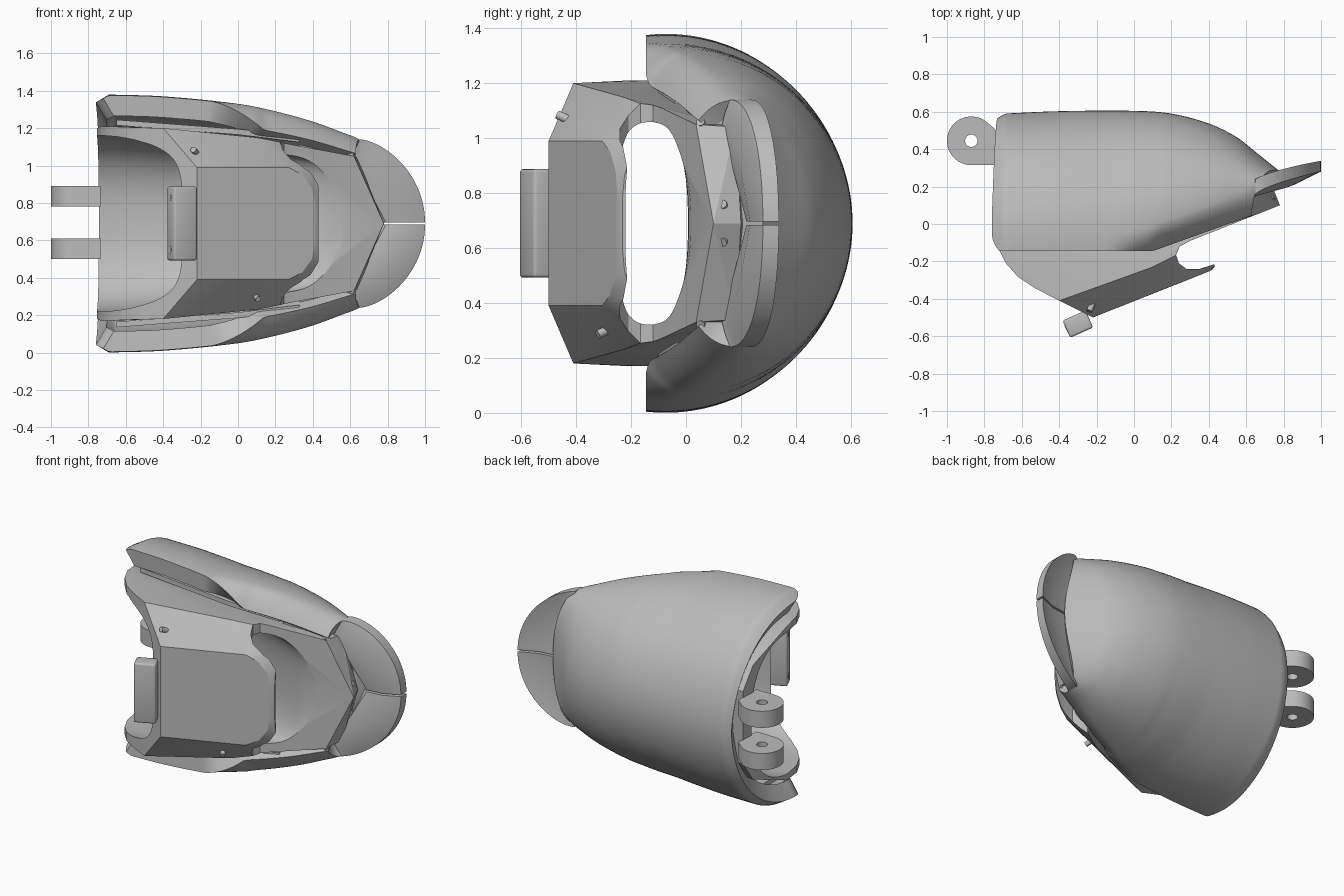
import bpy, bmesh, math
from mathutils import Vector, Matrix

if "Cube" in bpy.data.objects:
    bpy.data.objects.remove(bpy.data.objects["Cube"])

MID = 0.69  # mirror plane height

grey = bpy.data.materials.new("plain grey")
grey.use_nodes = True
grey.diffuse_color = (0.5, 0.5, 0.5, 1)
grey.node_tree.nodes["Principled BSDF"].inputs["Base Color"].default_value = (0.5, 0.5, 0.5, 1)


def finish(bm, name, smooth=0):
    bmesh.ops.recalc_face_normals(bm, faces=bm.faces[:])
    mesh = bpy.data.meshes.new(name)
    bm.to_mesh(mesh)
    bm.free()
    mesh.materials.append(grey)
    ob = bpy.data.objects.new(name, mesh)
    bpy.context.scene.collection.objects.link(ob)
    if smooth:
        shade(ob, smooth)
    return ob


def shade(ob, angle):
    bpy.ops.object.select_all(action="DESELECT")
    ob.select_set(True)
    bpy.context.view_layer.objects.active = ob
    bpy.ops.object.shade_smooth_by_angle(angle=math.radians(angle))


def apply_all(ob):
    dg = bpy.context.evaluated_depsgraph_get()
    mesh = bpy.data.meshes.new_from_object(ob.evaluated_get(dg))
    ob.modifiers.clear()
    ob.data = mesh


def cut(ob, cutter):
    mod = ob.modifiers.new("cut", "BOOLEAN")
    mod.operation = "DIFFERENCE"
    mod.solver = "EXACT"
    mod.object = cutter
    apply_all(ob)
    bpy.data.objects.remove(cutter)


def grid(rows, closed=False, caps=False):
    """Skin a list of point rows."""
    bm = bmesh.new()
    vs = [[bm.verts.new(p) for p in r] for r in rows]
    n = len(rows[0])
    for a, b in zip(vs, vs[1:]):
        for j in range(n if closed else n - 1):
            k = (j + 1) % n
            bm.faces.new((a[j], a[k], b[k], b[j]))
    if caps:
        bm.faces.new(vs[0])
        bm.faces.new(vs[-1])
    return bm


def prism(points, z0, z1):
    return grid([[(x, y, z) for x, y in points] for z in (z0, z1)], True, True)


def clamp(v):
    return max(0, min(1, v))


def sample(table, x):
    """Smooth interpolation of the values in a table keyed by its first column."""
    n = len(table)
    i = max(0, min(n - 2, sum(r[0] <= x for r in table) - 1))
    a, b = table[i], table[i + 1]
    h = b[0] - a[0]
    t = (x - a[0]) / h
    out = []
    for c in range(1, len(a)):
        def slope(k):
            lo, hi = table[max(k - 1, 0)], table[min(k + 1, n - 1)]
            return (hi[c] - lo[c]) / (hi[0] - lo[0])
        out.append((2*t**3 - 3*t*t + 1) * a[c] + (t**3 - 2*t*t + t) * h * slope(i)
                   + (3*t*t - 2*t**3) * b[c] + (t**3 - t*t) * h * slope(i + 1))
    return out


# Outer shell: x, top y, half width; its lower edge curls in towards the body at the front
SHELL = [(-0.70, 0.59, 0.69), (-0.4, 0.603, 0.68), (0.0, 0.605, 0.64), (0.2, 0.59, 0.6),
         (0.4, 0.537, 0.545), (0.55, 0.464, 0.49), (0.65, 0.385, 0.45), (0.8, 0.265, 0.36)]
rows = []
for i in range(61):
    t = i / 60
    row = []
    for j in range(81):
        u = -1 + 2 * j / 80
        front = 0.63 + 0.15 * math.cos(u * math.pi / 2) ** 2
        back = -0.73 - 0.03 * min(1, 1.2 * abs(u)) + 0.04 * clamp((abs(u) - 0.92) / 0.08) ** 2
        x = back + t * (front - back)
        top, half = sample(SHELL, max(x, -0.7))
        chamfer = max(0, -0.69 - x) * 0.6
        low = -0.145 + max(0, x - 0.1) * 0.36
        curl = clamp((x + 0.14) / 0.28)
        yc = low + 0.07 + 0.07 * curl
        end = 0.1 + 0.52 * curl
        a = u * (math.pi / 2 + end)
        drop = top - yc - chamfer if math.cos(a) > 0 else (yc - low) / math.sin(end)
        row.append((x, yc + drop * math.cos(a), MID + (half - chamfer) * math.sin(a)))
    rows.append(row)
shell = finish(grid(rows), "outer_shell")
mod = shell.modifiers.new("wall", "SOLIDIFY")
mod.thickness = 0.11
mod.offset = -1
apply_all(shell)
shade(shell, 35)

# Faceted inner body: one half of its corners (x, y, half width), mirrored and hulled
CORNERS = [(-0.22, -0.5, 0.3), (-0.4, -0.41, 0.51), (-0.53, -0.343, 0.513), (-0.62, -0.283, 0.516),
           (-0.685, -0.21, 0.52), (-0.73, -0.12, 0.52), (-0.755, 0.02, 0.51), (-0.745, 0.36, 0.38),
           (-0.74, 0.46, 0.24), (0.41, -0.25, 0.1), (0.395, -0.256, 0.19), (0.345, -0.276, 0.26),
           (0.27, -0.305, 0.3), (0.1, -0.23, 0.46), (0.62, 0.035, 0.36), (0.78, 0.1, 0.0),
           (0.64, 0.18, 0.35), (0.74, 0.2, 0.0), (0.1, 0.4, 0.25)]
bm = bmesh.new()
for x, y, w in CORNERS:
    for s in (1, -1):
        bm.verts.new((x, y, MID + s * w))
bmesh.ops.remove_doubles(bm, verts=bm.verts[:], dist=0.001)
hull = bmesh.ops.convex_hull(bm, input=bm.verts[:])
loose = {g for g in hull["geom_interior"] + hull["geom_unused"] if isinstance(g, bmesh.types.BMVert)}
bmesh.ops.delete(bm, geom=list(loose), context="VERTS")
body = finish(bm, "inner_body")

# Notch under the front lip
notch = [(0.43, -0.215), (0.35, -0.24), (0.28, -0.24), (0.24, -0.21), (0.225, -0.165),
         (0.245, -0.12), (0.3, -0.09), (0.78, 0.1), (0.95, 0.1), (0.95, -0.3), (0.43, -0.3)]
cut(body, finish(prism(notch, -0.2, 1.6), "notch_cutter"))

# Tapered cavity: x, low y, high y, half width
CAVITY = [(-0.95, -0.47, 0.38, 0.475), (-0.6, -0.47, 0.37, 0.465), (-0.27, -0.455, 0.32, 0.43),
          (0.2, -0.275, 0.09, 0.375), (0.42, -0.222, 0.01, 0.34), (0.62, -0.205, 0.022, 0.28),
          (0.85, -0.2, 0.02, 0.2)]
rows = []
for i in range(37):
    x = -0.95 + 1.8 * i / 36
    lo, hi, w = sample(CAVITY, x)
    row = []
    for j in range(64):
        c, s = math.cos(j * math.tau / 64), math.sin(j * math.tau / 64)
        p = 0.8 if c > 0 else 0.42 + 0.2 * clamp((x + 0.3) * 2)
        row.append((x, (lo + hi) / 2 + (hi - lo) / 2 * math.copysign(abs(c) ** p, c),
                    MID + w * math.copysign(abs(s) ** p, s)))
    rows.append(row)
cut(body, finish(grid(rows, True, True), "cavity_cutter"))
shade(body, 22)

# Front beak, in two mirrored halves with a thin seam
for side, name in ((1, "beak_upper"), (-1, "beak_lower")):
    rows = []
    for i in range(25):
        s = i / 24
        a = s * math.pi / 2
        ox = 0.65 + 0.35 * max(0, math.cos(a)) ** 1.25
        ow = 0.006 + 0.444 * math.sin(a)
        iw = 0.006 + 0.35 * s
        section = [(0.79 - 0.18 * s, 0.22 - 0.09 * s, iw),
                   ((ox + 0.79 - 0.18 * s) / 2, 0.232 - 0.09 * s, (ow + iw) / 2),
                   (ox, 0.28 - 0.12 * s * s, ow), (ox, 0.338 - 0.1 * s * s, ow),
                   ((ox + 0.76 - 0.15 * s) / 2, 0.285 - 0.05 * s, (ow + iw) / 2),
                   (0.74 - 0.13 * s, 0.265 - 0.035 * s, iw)]
        rows.append([(x, y, MID + side * w) for x, y, w in section])
    finish(grid(rows, True, True), name, 30)

# Hinge lugs with pin holes
for z, name in ((0.555, "hinge_lug_lower"), (0.835, "hinge_lug_upper")):
    arc = [(-0.87 + 0.13 * math.cos(a), 0.445 + 0.13 * math.sin(a))
           for a in [math.pi * (0.3 + k / 28 * 1.2) for k in range(29)]]
    lug = finish(prism(arc + [(-0.735, 0.315), (-0.735, 0.5)], z - 0.055, z + 0.055), name)
    hole = [(-0.87 + 0.033 * math.cos(k * math.tau / 24), 0.445 + 0.033 * math.sin(k * math.tau / 24))
            for k in range(24)]
    cut(lug, finish(prism(hole, z - 0.2, z + 0.2), "hole_cutter"))
    shade(lug, 30)

# Clip block on the front edge
bm = bmesh.new()
bmesh.ops.create_cube(bm, size=1, matrix=Matrix.Translation((-0.3, -0.535, MID))
                      @ Matrix.Rotation(math.radians(24), 4, "Z") @ Matrix.Diagonal((0.135, 0.1, 0.395, 1)))
clip = finish(bm, "front_clip")
mod = clip.modifiers.new("bevel", "BEVEL")
mod.width = 0.012
mod.segments = 3
apply_all(clip)
shade(clip, 30)


def pin(name, place, axis, radius=0.016, length=0.05):
    bm = bmesh.new()
    turn = Vector(axis).to_track_quat("Z", "Y").to_matrix().to_4x4()
    bmesh.ops.create_cone(bm, cap_ends=True, segments=16, radius1=radius, radius2=radius,
                          depth=length, matrix=Matrix.Translation(place) @ turn)
    finish(bm, name, 40)


# Small pins and clip bolts
pin("facet_pin_upper", (-0.23, -0.445, 1.075), (-0.35, -0.85, 0.4))
pin("facet_pin_lower", (0.1, -0.3, 0.295), (0.35, -0.85, -0.4))
for s, side in ((1, "upper"), (-1, "lower")):
    pin("nose_pin_" + side, (0.725, 0.14, MID + s * 0.06), (0.85, -0.3, s * 0.4))
    pin("cheek_pin_" + side, (0.6, 0.06, MID + s * 0.36), (0.85, -0.3, s * 0.4))
    pin("clip_bolt_" + side, (-0.36, -0.555, MID + s * 0.14), (-0.91, -0.41, 0), 0.02, 0.012)

# Side rails and cheek blocks filling the gap between body and shell
for s, name in ((1, "upper"), (-1, "lower")):
    rows = [[(x, y, MID + s * (w + d)) for y, d in ((y0, 0), (y0, 0.03), (0.16, 0.03), (0.16, 0))]
            for x, y0, w in ((-0.65, -0.1, 0.525), (0.0, -0.1, 0.475), (0.33, -0.04, 0.435))]
    finish(grid(rows, True, True), "rail_" + name)
    rows = [[(x, y, MID + s * w) for y, w in ((y0, w0), (y0, w0 + 0.06), (0.2, w0 + 0.06), (0.2, w0))]
            for x, y0, w0 in ((0.33, 0.0, 0.41), (0.6, 0.08, 0.35))]
    finish(grid(rows, True, True), "cheek_block_" + name)
